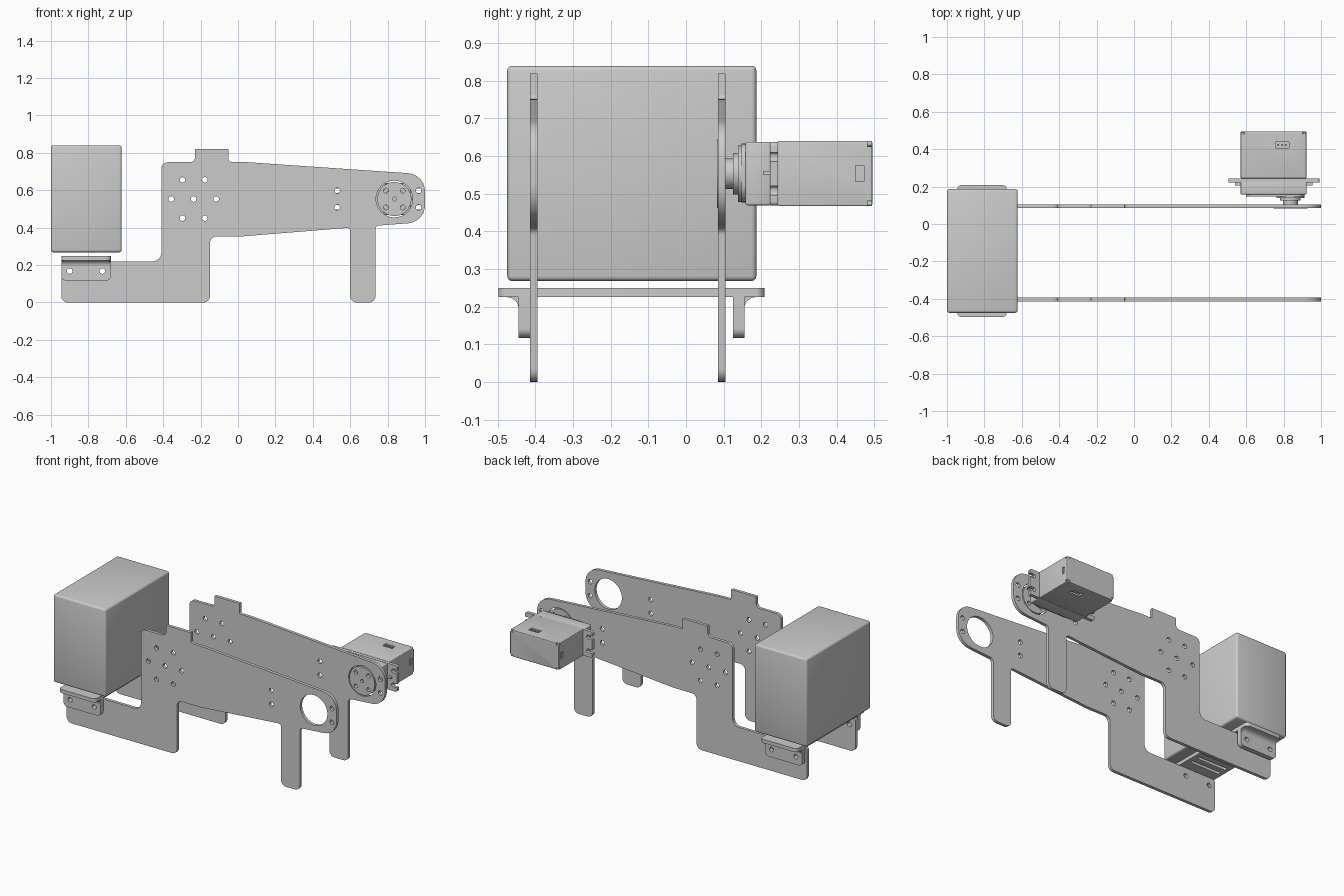
import bpy, bmesh
from math import pi, cos, sin
from mathutils import Vector, Matrix

if "Cube" in bpy.data.objects:
    bpy.data.objects.remove(bpy.data.objects["Cube"])

GREY = bpy.data.materials.new("plain grey")
GREY.use_nodes = True
colour = (0.6, 0.6, 0.6, 1)
GREY.diffuse_color = colour
GREY.node_tree.nodes["Principled BSDF"].inputs["Base Color"].default_value = colour
UPRIGHT = Matrix.Rotation(pi / 2, 4, 'X')
AXIS = (0.836, 0.553)          # servo shaft in x, z


def finish(obj):
    obj.data.materials.clear()
    obj.data.materials.append(GREY)
    bpy.ops.object.select_all(action='DESELECT')
    obj.select_set(True)
    bpy.context.view_layer.objects.active = obj
    bpy.ops.object.shade_smooth_by_angle(angle=0.6)
    return obj


def mesh_object(name, bm):
    me = bpy.data.meshes.new(name)
    bm.to_mesh(me)
    bm.free()
    obj = bpy.data.objects.new(name, me)
    bpy.context.collection.objects.link(obj)
    return finish(obj)


def rounded(points, radius, steps=6):
    """Round corners; a point may carry its own radius as third value."""
    out, n = [], len(points)
    for i, p in enumerate(points):
        r = p[2] if len(p) > 2 else radius
        c = Vector(p[:2])
        a = Vector(points[i - 1][:2]) - c
        b = Vector(points[(i + 1) % n][:2]) - c
        d = min(r, a.length * .49, b.length * .49)
        if d < 1e-4:
            out.append(c)
            continue
        a, b = c + a.normalized() * d, c + b.normalized() * d
        for k in range(steps + 1):
            t = k / steps
            u, v, s = (1 - t) ** 2, 2 * t * (1 - t) * .7071, t * t
            out.append((a * u + c * v + b * s) / (u + v + s))
    return out


def circle(x, y, r, n=24):
    return [(x + r * cos(2 * pi * k / n), y + r * sin(2 * pi * k / n)) for k in range(n)]


def rect(x0, x1, y0, y1, r=0.0):
    return rounded([(x0, y0), (x1, y0), (x1, y1), (x0, y1)], r)


def sheet(name, loops, lo, hi, upright=True):
    """Flat filled outline with holes; lies in xz (upright) or xy, from lo to hi."""
    cu = bpy.data.curves.new(name, 'CURVE')
    cu.dimensions, cu.fill_mode, cu.extrude = '2D', 'BOTH', (hi - lo) / 2
    for loop in loops:
        sp = cu.splines.new('POLY')
        sp.points.add(len(loop) - 1)
        for pt, q in zip(sp.points, loop):
            pt.co = (q[0], q[1], 0, 1)
        sp.use_cyclic_u = True
    obj = bpy.data.objects.new(name, cu)
    bpy.context.collection.objects.link(obj)
    bpy.ops.object.select_all(action='DESELECT')
    obj.select_set(True)
    bpy.context.view_layer.objects.active = obj
    bpy.ops.object.convert(target='MESH')
    obj = bpy.context.view_layer.objects.active
    mid = (lo + hi) / 2
    place = Matrix.Translation((0, mid, 0)) @ UPRIGHT if upright else Matrix.Translation((0, 0, mid))
    bm = bmesh.new()
    bm.from_mesh(obj.data)
    bmesh.ops.remove_doubles(bm, verts=bm.verts, dist=1e-5)
    bmesh.ops.recalc_face_normals(bm, faces=bm.faces)
    bm.transform(place)
    bm.to_mesh(obj.data)
    bm.free()
    return finish(obj)


def box(name, x, y, z, bevel=0.0):
    bm = bmesh.new()
    bmesh.ops.create_cube(bm, size=1)
    for v in bm.verts:
        for i, (lo, hi) in enumerate((x, y, z)):
            v.co[i] = hi if v.co[i] > 0 else lo
    if bevel:
        bmesh.ops.bevel(bm, geom=bm.edges[:], offset=bevel, segments=3, profile=.5, affect='EDGES')
    return mesh_object(name, bm)


def cut(obj, cutters):
    for c in cutters:
        mod = obj.modifiers.new("cut", 'BOOLEAN')
        mod.operation, mod.object, mod.solver = 'DIFFERENCE', c, 'EXACT'
        bpy.context.view_layer.objects.active = obj
        bpy.ops.object.modifier_apply(modifier=mod.name)
        bpy.data.objects.remove(c)
    finish(obj)


# Two identical side plates
outline = rounded([
    (-.945, 0), (-.15, 0), (-.15, .353), (.02, .353, 0), (.6, .4, .02), (.6, 0), (.735, 0),
    (.735, .41, .02), (1, .43, .09), (1, .685, .09), (.02, .752, .04), (-.05, .752, .012),
    (-.05, .82, 0), (-.23, .82, 0), (-.23, .75, .025), (-.41, .75, .035), (-.41, .22, .045),
    (-.945, .22, .02)], .035)
hex_holes = [(-.237, .553)] + [(-.237 + .12 * cos(k * pi / 3), .553 + .118 * sin(k * pi / 3)) for k in range(6)]
arm_holes = [(x, z) for x in (.53, .966) for z in (.508, .598)]
bracket_holes = [(-.9, .168), (-.725, .168)]
holes = [circle(x, z, .015, 16) for x, z in hex_holes + arm_holes + bracket_holes]
for side, y in (("right", -.414), ("left", .085)):
    sheet(side + "_side_plate", [outline, circle(*AXIS, .098, 48)] + holes, y, y + .02)

# Battery box and its bracket
box("battery_box", (-1, -.622), (-.475, .187), (.268, .84), .013)
slots = [rect(-.92, -.705, y - .011, y + .011, .011) for y in (-.145 + .06 * k for k in range(-3, 4))]
sheet("bracket_top", [rect(-.945, -.68, -.498, .209, .025)] + slots, .225, .249, False)
for side, y, out in (("front", -.445, -1), ("back", .125, 1)):
    flange = rounded([(-.945, .117), (-.68, .117), (-.68, .226, 0), (-.945, .226, 0)], .025)
    sheet(side + "_bracket_flange", [flange] + [circle(x, z, .015, 16) for x, z in bracket_holes], y, y + .03)
    # concave fillet on the outer face of the flange
    face = y if out < 0 else y + .03
    arc = [(face + out * .03 * (1 - cos(t * pi / 12)), .195 + .03 * sin(t * pi / 12)) for t in range(7)]
    bm = bmesh.new()
    prof = bm.faces.new([bm.verts.new((-.94, a, b)) for a, b in arc + [(face, .2255)]])
    ext = bmesh.ops.extrude_face_region(bm, geom=[prof])
    bmesh.ops.translate(bm, vec=(.255, 0, 0), verts=[v for v in ext["geom"] if isinstance(v, bmesh.types.BMVert)])
    bmesh.ops.recalc_face_normals(bm, faces=bm.faces)
    mesh_object(side + "_bracket_fillet", bm)

# Servo body with corner notches and a socket on each side
body = box("servo_body", (.57, .922), (.244, .495), (.467, .64), .004)
notches = [box("notch", (x - .02, x + .02), (.482, .52), (z - .014, z + .014)) for x in (.57, .922) for z in (.467, .64)]
sockets = [box("socket", (.757, .828), (.405, .438), (z - .012, z + .012)) for z in (.467, .64)]
sockets += [box("socket", (x - .008, x + .008), (.451, .473), (.532, .575)) for x in (.57, .922)]
cut(body, notches + sockets)
for z in (.469, .628):
    for x in (.772, .792, .812):
        box("socket_pin", (x - .004, x + .004), (.416, .428), (z, z + .01))
for x in (.582, .91):
    for z in (.474, .633):
        sheet("corner_screw", [circle(x, z, .007, 12)], .48, .493)

# Mounting ears with open slots at both ends
cx, cz, hw, hh = .748, .553, .243, .085
half = [(hw, -hh, .012)]
for z in (-.045, .045):
    half += [(hw, z - .012, 0), (hw - .04, z - .012), (hw - .04, z + .012), (hw, z + .012, 0)]
half += [(hw, hh, .012)]
ears = half + [(-p[0], -p[1]) + tuple(p[2:]) for p in half]
sheet("servo_ears", [rounded([(cx + p[0], cz + p[1]) + tuple(p[2:]) for p in ears], .01)], .223, .244)
for x in ((.54, .571), (.921, .955)):
    box("ear_rib", x, (.205, .225), (.55, .56))

# Servo front case, gear housing, shaft and horn
box("servo_front_case", (.57, .922), (.158, .225), (.469, .638), .006)
sheet("gear_cover", [rect(.6, .912, .477, .633, .05)], .148, .161)
for name, r, lo, hi in (("gear_housing", .075, .138, .161), ("shaft_collar", .055, .125, .139),
                        ("output_shaft", .04, .1, .126)):
    sheet(name, [circle(*AXIS, r, 40)], lo, hi)
horn_holes = [circle(AXIS[0] + a, AXIS[1] + b, .013, 16) for a in (-.045, .045) for b in (-.045, .045)]
sheet("servo_horn", [circle(*AXIS, .091, 48), circle(*AXIS, .011, 16)] + horn_holes, .083, .103)
